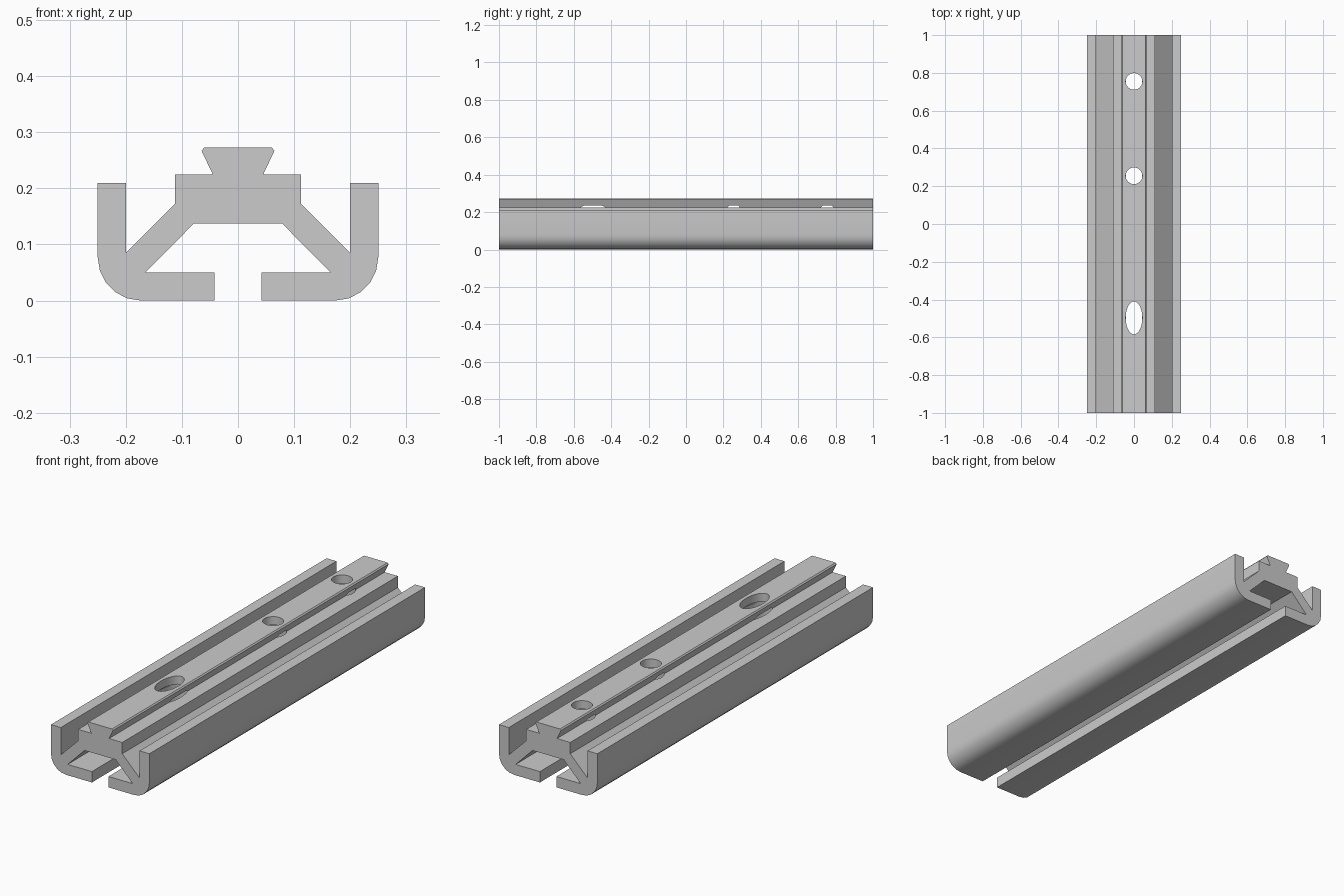
import bpy, bmesh, math

if "Cube" in bpy.data.objects:
    bpy.data.objects.remove(bpy.data.objects["Cube"])

grey = bpy.data.materials.new("plain grey")
grey.diffuse_color = (0.6, 0.6, 0.6, 1)
grey.use_nodes = True
grey.node_tree.nodes["Principled BSDF"].inputs["Base Color"].default_value = grey.diffuse_color

# Right half of the rail cross-section (x, z), from the slot round to the top
half = [(0.042, 0.0)]
for i in range(6):                       # rounded outer corner
    a = math.radians(-90 + 18 * i)
    half.append((0.173 + 0.077 * math.cos(a), 0.077 + 0.077 * math.sin(a)))
half += [(0.25, 0.21), (0.20, 0.21), (0.20, 0.085), (0.112, 0.173),
         (0.112, 0.225), (0.045, 0.225), (0.065, 0.267), (0.06, 0.273)]
inner = [(0.079, 0.137), (0.165, 0.05), (0.042, 0.05)]   # cavity edge
mirror = lambda pts: [(-x, z) for x, z in reversed(pts)]
outline = half + mirror(half) + mirror(inner) + inner


def finish(bm, name):
    bmesh.ops.recalc_face_normals(bm, faces=bm.faces)
    me = bpy.data.meshes.new(name)
    bm.to_mesh(me)
    bm.free()
    me.materials.append(grey)
    ob = bpy.data.objects.new(name, me)
    bpy.context.collection.objects.link(ob)
    return ob


def prism(name, pts, axis_fn, depth):
    bm = bmesh.new()
    face = bm.faces.new([bm.verts.new(axis_fn(p)) for p in pts])
    ext = bmesh.ops.extrude_face_region(bm, geom=[face])
    verts = [g for g in ext["geom"] if isinstance(g, bmesh.types.BMVert)]
    bmesh.ops.translate(bm, verts=verts, vec=depth)
    return finish(bm, name)


# Extruded rail
rail = prism("rail", outline, lambda p: (p[0], -1, p[1]), (0, 2, 0))


def hole(name, y, rx, ry, z0, z1, n=32):
    pts = [(rx * math.cos(2 * math.pi * i / n), y + ry * math.sin(2 * math.pi * i / n))
           for i in range(n)]
    cutter = prism(name, pts, lambda p: (p[0], p[1], z0), (0, 0, z1 - z0))
    mod = rail.modifiers.new(name, 'BOOLEAN')
    mod.operation, mod.solver, mod.object = 'DIFFERENCE', 'EXACT', cutter
    return cutter


# Two round holes and one oval, each with a wider bore from below
cutters = []
for y, ry in ((0.755, 0.044), (0.255, 0.044), (-0.497, 0.087)):
    cutters.append(hole("hole_cutter", y, 0.044, ry, 0.2, 0.35))
    cutters.append(hole("bore_cutter", y, 0.056, ry * 1.27, 0.1, 0.235))

# Apply the cuts, then remove the cutters
bpy.context.view_layer.objects.active = rail
rail.select_set(True)
for mod in list(rail.modifiers):
    bpy.ops.object.modifier_apply(modifier=mod.name)
for c in cutters:
    bpy.data.objects.remove(c)

bpy.ops.object.select_all(action='DESELECT')
rail.select_set(True)
bpy.context.view_layer.objects.active = rail
bpy.ops.object.shade_smooth_by_angle(angle=math.radians(30))
